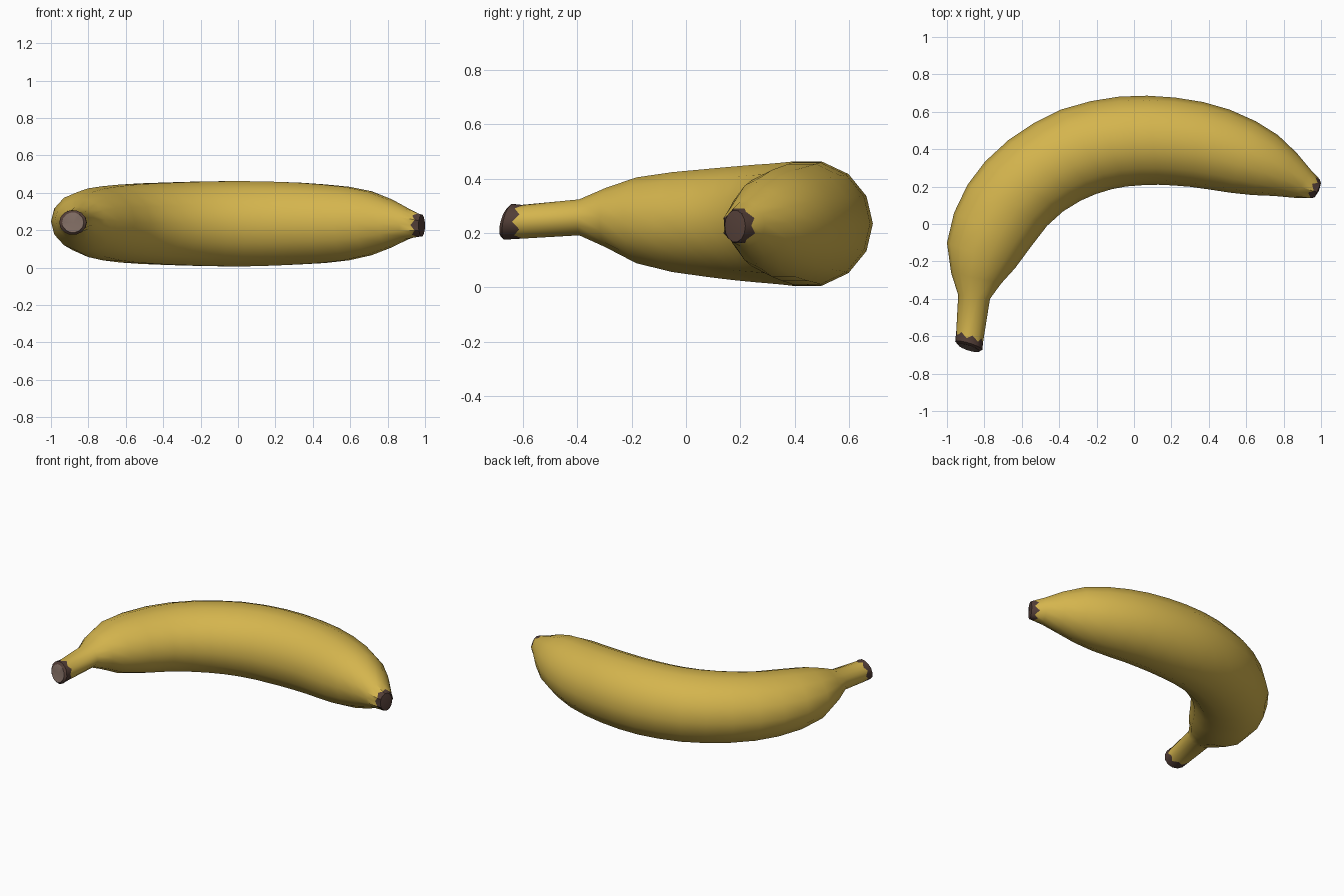
import bpy, bmesh, math
from mathutils import Vector

SIDES = 14


def material(name, rgb):
    m = bpy.data.materials.new(name)
    m.diffuse_color = (*rgb, 1)
    return m


# Cross-sections from stem to tip: outer x, y, inner x, y, lowest z, highest z
SECTIONS = [
    (-0.940, -0.640, -0.825, -0.675, 0.187, 0.295),   # stem cut face
    (-0.956, -0.622, -0.810, -0.666, 0.174, 0.308),   # stem rim
    (-0.950, -0.580, -0.808, -0.622, 0.178, 0.304),   # ragged edge of stem end
    (-0.940, -0.380, -0.770, -0.400, 0.190, 0.325),
    (-0.978, -0.260, -0.710, -0.318, 0.145, 0.368),
    (-1.000, -0.100, -0.635, -0.235, 0.085, 0.408),
    (-0.962, 0.060, -0.550, -0.120, 0.052, 0.428),
    (-0.890, 0.210, -0.465, -0.010, 0.034, 0.440),
    (-0.795, 0.335, -0.380, 0.067, 0.022, 0.449),
    (-0.670, 0.450, -0.285, 0.125, 0.014, 0.456),
    (-0.530, 0.543, -0.205, 0.160, 0.009, 0.460),
    (-0.390, 0.612, -0.120, 0.186, 0.005, 0.464),
    (-0.230, 0.657, -0.040, 0.201, 0.002, 0.467),
    (-0.080, 0.681, 0.050, 0.208, 0.000, 0.468),
    (0.070, 0.686, 0.130, 0.210, 0.002, 0.467),
    (0.220, 0.676, 0.215, 0.206, 0.006, 0.464),
    (0.370, 0.652, 0.300, 0.199, 0.012, 0.459),
    (0.510, 0.612, 0.400, 0.185, 0.019, 0.450),
    (0.650, 0.550, 0.510, 0.168, 0.034, 0.437),
    (0.770, 0.475, 0.630, 0.155, 0.062, 0.412),
    (0.870, 0.380, 0.750, 0.150, 0.105, 0.368),
    (0.945, 0.290, 0.860, 0.140, 0.150, 0.318),
    (0.982, 0.248, 0.935, 0.138, 0.162, 0.292),       # ragged edge of tip
    (1.000, 0.218, 0.965, 0.142, 0.166, 0.284),       # tip end
]
STEM_EDGE, TIP_EDGE = 2, len(SECTIONS) - 2


def ring_points(k):
    ox, oy, ix, iy, lo, hi = SECTIONS[k]
    mid = Vector(((ox + ix) / 2, (oy + iy) / 2, (lo + hi) / 2))
    half = Vector(((ox - ix) / 2, (oy - iy) / 2, 0))
    points = []
    for i in range(SIDES):
        a = 2 * math.pi * i / SIDES
        p = mid + half * math.cos(a) + Vector((0, 0, (hi - lo) / 2 * math.sin(a)))
        zigzag = (-1) ** i * (1 + 0.4 * math.sin(3 * i))
        if k < STEM_EDGE:                  # the cut face leans back slightly
            p.y += 0.014 * math.sin(a) - 0.006
        elif k == STEM_EDGE:
            p.y += 0.012 * zigzag
        elif k == TIP_EDGE:
            p += Vector((0.010, -0.008, 0)) * zigzag
        points.append(p)
    return points


# Banana skin lofted through the rings and closed at both ends
bm = bmesh.new()
rings = [[bm.verts.new(p) for p in ring_points(k)] for k in range(len(SECTIONS))]
for k in range(len(rings) - 1):
    for i in range(SIDES):
        j = (i + 1) % SIDES
        f = bm.faces.new((rings[k][i], rings[k][j], rings[k + 1][j], rings[k + 1][i]))
        f.material_index = 1 if k < STEM_EDGE or k >= TIP_EDGE else 0
for ring, offset, colour in ((rings[0], (0.002, 0.006, 0), 2),
                             (rings[-1], (0.006, -0.003, 0), 1)):
    centre = sum((v.co for v in ring), Vector()) / SIDES + Vector(offset)
    hub = bm.verts.new(centre)
    for i in range(SIDES):
        bm.faces.new((ring[i], ring[(i + 1) % SIDES], hub)).material_index = colour
bmesh.ops.recalc_face_normals(bm, faces=bm.faces)

mesh = bpy.data.meshes.new("banana")
bm.to_mesh(mesh)
bm.free()
mesh.materials.append(material("banana yellow", (0.66, 0.46, 0.075)))
mesh.materials.append(material("dark brown ends", (0.085, 0.048, 0.038)))
mesh.materials.append(material("dry stem cut", (0.20, 0.14, 0.115)))
banana = bpy.data.objects.new("banana", mesh)
bpy.context.collection.objects.link(banana)

# Smooth skin with crisp ends
bpy.context.view_layer.objects.active = banana
banana.select_set(True)
bpy.ops.object.shade_smooth_by_angle(angle=math.radians(40))
